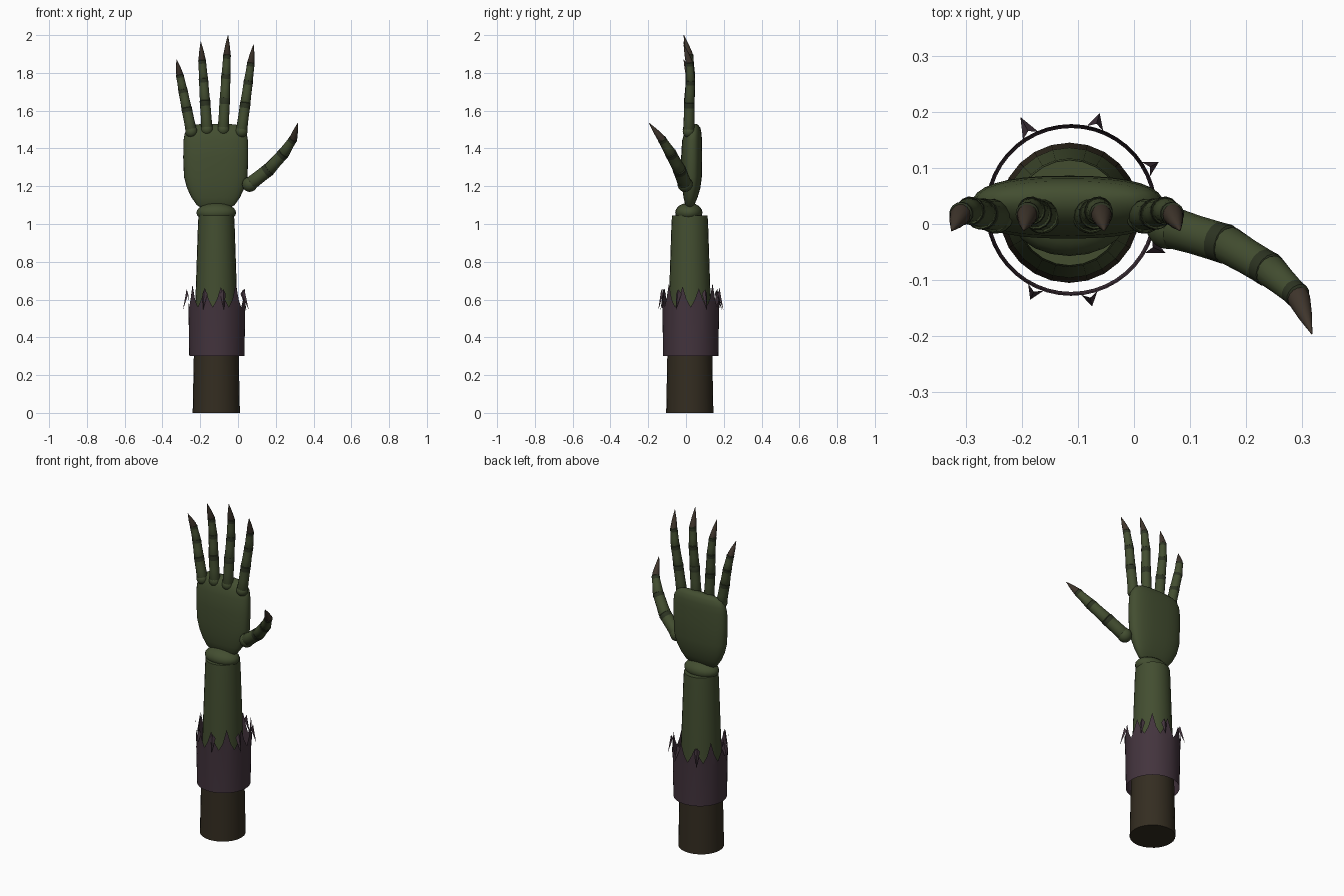
import bpy, bmesh, math, random
from mathutils import Vector

if "Cube" in bpy.data.objects:
    bpy.data.objects.remove(bpy.data.objects["Cube"])

random.seed(4)


def material(name, r, g, b):
    m = bpy.data.materials.new(name)
    m.diffuse_color = (r, g, b, 1)
    m.use_nodes = True
    m.node_tree.nodes["Principled BSDF"].inputs["Base Color"].default_value = m.diffuse_color
    return m


GREEN = material("skin_green", 0.056, 0.076, 0.030)
DARK = material("joint_green", 0.026, 0.034, 0.016)
BROWN = material("stump_brown", 0.034, 0.026, 0.015)
CLAW = material("claw_brown", 0.050, 0.036, 0.025)
PURPLE = material("cloth_purple", 0.056, 0.034, 0.047)


def finish(name, bm, mats, angle=40):
    me = bpy.data.meshes.new(name)
    bm.to_mesh(me)
    bm.free()
    ob = bpy.data.objects.new(name, me)
    bpy.context.collection.objects.link(ob)
    for m in mats:
        me.materials.append(m)
    bpy.ops.object.select_all(action='DESELECT')
    ob.select_set(True)
    bpy.context.view_layer.objects.active = ob
    bpy.ops.object.shade_smooth_by_angle(angle=math.radians(angle))
    return ob


def loft(bm, rings, mats=None):
    """Join rings of points into a capped skin; mats gives one index per band."""
    loops = [[bm.verts.new(p) for p in ring] for ring in rings]
    n = len(loops[0])
    for k, (a, b) in enumerate(zip(loops, loops[1:])):
        for i in range(n):
            f = bm.faces.new((a[i], a[(i + 1) % n], b[(i + 1) % n], b[i]))
            f.material_index = mats[k] if mats else 0
    bm.faces.new(loops[0][::-1]).material_index = mats[0] if mats else 0
    bm.faces.new(loops[-1]).material_index = mats[-1] if mats else 0


def oval(cx, cy, z, rx, ry, n=24, power=1.0):
    pts = []
    for i in range(n):
        a = math.tau * i / n
        c, s = math.cos(a), math.sin(a)
        pts.append(Vector((cx + rx * math.copysign(abs(c) ** power, c),
                           cy + ry * math.copysign(abs(s) ** power, s), z)))
    return pts


def ellipsoid(name, centre, radii, mat):
    bm = bmesh.new()
    bmesh.ops.create_uvsphere(bm, u_segments=20, v_segments=12, radius=1)
    for v in bm.verts:
        v.co = Vector(centre) + Vector([v.co[i] * radii[i] for i in range(3)])
    return finish(name, bm, [mat], 60)


# Forearm: brown stump below, green skin above
bm = bmesh.new()
profile = [(0, .125), (.3, .119), (.45, .116), (.7, .107), (1.0, .097), (1.045, .094)]
loft(bm, [oval(-.115, .02, z, r, r) for z, r in profile], [0, 0, 1, 1, 1])
finish("forearm", bm, [BROWN, GREEN])

# Wrist joint
ellipsoid("wrist", (-.115, .015, 1.06), (.105, .072, .052), GREEN)

# Palm: rounded slab lofted from stacked ovals (z, half width, centre y, half depth)
bm = bmesh.new()
slab = [(1.085, .075, .018, .012), (1.10, .10, .020, .024), (1.14, .128, .024, .037),
        (1.19, .152, .028, .048), (1.25, .168, .030, .054), (1.35, .172, .030, .056),
        (1.44, .171, .032, .053), (1.48, .164, .036, .046), (1.51, .146, .040, .036),
        (1.525, .115, .044, .020), (1.53, .07, .045, .008)]
loft(bm, [oval(-.118, cy, z, hx, hy, 32, .8) for z, hx, cy, hy in slab])
finish("palm", bm, [GREEN], 60)


def digit(name, joints, radii):
    """Knuckle ball, three overlapping bones and a pointed claw along the joints."""
    joints = [Vector(j) for j in joints]
    ellipsoid(name + "_knuckle", joints[0], [radii[0] * 1.08] * 3, GREEN)
    bm = bmesh.new()
    for k in range(4):
        a, b = joints[k], joints[k + 1]
        q = (b - a).to_track_quat('Z', 'Y')
        length, r0, r1 = (b - a).length, radii[k], radii[k + 1]
        if k < 3:
            bands = [(-.06, r0 * .8), (.03, r0), (.45, (r0 + r1) * .49),
                     (.82, r1 * 1.03), (1.0, r1 * 1.05), (1.05, r1 * .8)]
            mats = [0, 0, 0, 1, 1]
        else:
            bands = [(-.1, r0 * .85), (.1, r0 * .92), (.5, r0 * .6), (1, .001)]
            mats = [2, 2, 2]
        loft(bm, [[a + q @ p for p in oval(0, 0, t * length, r, r, 14)]
                  for t, r in bands], mats)
    finish(name, bm, [GREEN, DARK, CLAW])


# Four fingers: base x, tip x, base z, tip z
fingers = {"little_finger": (-.247, -.325, 1.49, 1.87),
           "ring_finger": (-.164, -.197, 1.50, 1.965),
           "middle_finger": (-.078, -.053, 1.50, 2.0),
           "index_finger": (.018, .082, 1.49, 1.95)}
for name, (x0, x1, z0, z1) in fingers.items():
    path = [(x0 + (x1 - x0) * t, y, z0 + (z1 - z0) * t)
            for t, y in ((0, .015), (.33, .018), (.58, .024), (.79, .018), (1, -.012))]
    digit(name, path, (.030, .027, .024, .020, 0))

# Thumb, curling forward
digit("thumb", [(.062, -.005, 1.21), (.165, -.036, 1.29), (.242, -.082, 1.375),
                (.292, -.128, 1.45), (.317, -.196, 1.535)], (.037, .034, .030, .022, 0))

# Torn sleeve: open tube with a ragged upper edge
bm = bmesh.new()
N, C = 44, Vector((-.112, .025, 0))


def around(i, r, z):
    a = math.tau * i / N
    return C + Vector((r * math.cos(a), r * math.sin(a), z))


bottom = [bm.verts.new(around(i, .146, .3)) for i in range(N)]
middle = [bm.verts.new(around(i, .150, .54)) for i in range(N)]
top = [bm.verts.new(around(i, .153, (.56, .60, random.uniform(.64, .69), .60)[i % 4]))
       for i in range(N)]
for low, high in ((bottom, middle), (middle, top)):
    for i in range(N):
        j = (i + 1) % N
        bm.faces.new((low[i], low[j], high[j], high[i]))

# Loose threads of cloth bent outward over the edge
for i in (3.5, 9, 14.5, 30, 34.5, 41, 22):
    reach = random.uniform(.175, .192)
    root = [bm.verts.new(around(i + d, .152, .63)) for d in (-.7, .7)]
    tip = bm.verts.new(around(i, reach, .545))
    crest = bm.verts.new(around(i, .160, .655))
    bm.faces.new((root[0], tip, crest))
    bm.faces.new((tip, root[1], crest))
finish("torn_sleeve", bm, [PURPLE], 30)
